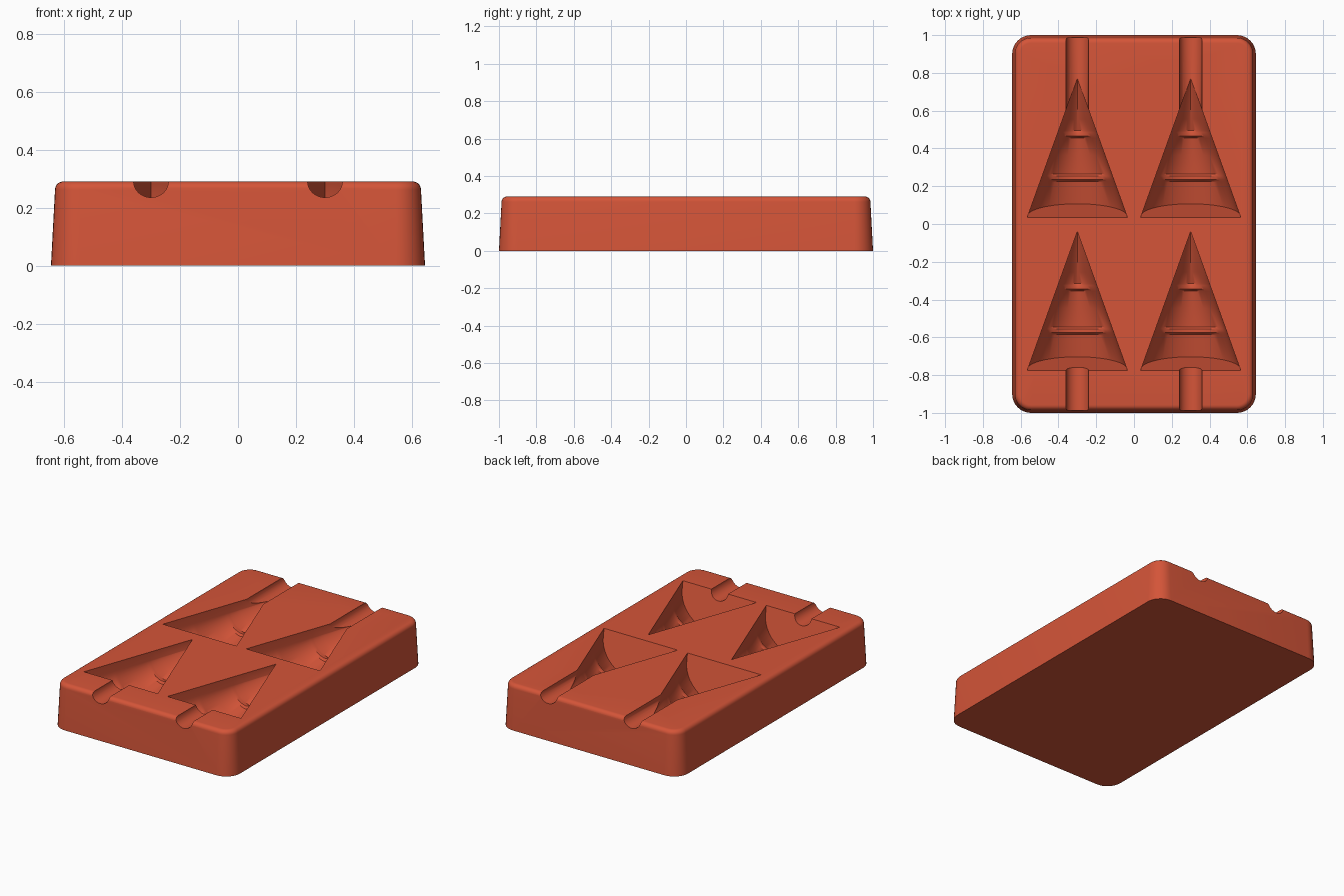
import bpy, bmesh, math

if "Cube" in bpy.data.objects:
    bpy.data.objects.remove(bpy.data.objects["Cube"])

TOP = 0.29
red = bpy.data.materials.new("brick_red")
red.use_nodes = True
red.diffuse_color = (0.66, 0.09, 0.04, 1)
red.node_tree.nodes["Principled BSDF"].inputs["Base Color"].default_value = red.diffuse_color


def loft(name, rings):
    """Closed solid skinned through rings of equal point count."""
    bm = bmesh.new()
    loops = [[bm.verts.new(p) for p in ring] for ring in rings]
    n = len(loops[0])
    for a, b in zip(loops, loops[1:]):
        for i in range(n):
            j = (i + 1) % n
            bm.faces.new((a[i], a[j], b[j], b[i]))
    bm.faces.new(loops[0])
    bm.faces.new(loops[-1])
    bmesh.ops.recalc_face_normals(bm, faces=bm.faces)
    mesh = bpy.data.meshes.new(name)
    bm.to_mesh(mesh)
    bm.free()
    mesh.materials.append(red)
    obj = bpy.data.objects.new(name, mesh)
    bpy.context.collection.objects.link(obj)
    return obj


def rounded_rect(hx, hy, r, z, steps=8):
    pts = []
    for k, (sx, sy) in enumerate(((1, 1), (-1, 1), (-1, -1), (1, -1))):
        for i in range(steps + 1):
            a = math.pi / 2 * (k + i / steps)
            pts.append((sx * (hx - r) + r * math.cos(a),
                        sy * (hy - r) + r * math.sin(a), z))
    return pts


# Tapered block with a rounded upper edge
FILLET = 0.028
layers = [rounded_rect(0.645, 1.0, 0.1, 0)]
for i in range(7):
    a = math.pi / 2 * i / 6
    inset = 0.014 + FILLET * (1 - math.cos(a))
    z = TOP - FILLET * (1 - math.sin(a))
    layers.append(rounded_rect(0.645 - inset, 1 - inset, 0.1 - inset, z))
block = loft("mould_block", layers)

# Tree cavity: y along the trunk, extra depth under the rim, section roundness
LENGTH, HALF, WALL, RAMP = 0.735, 0.265, 0.055, 0.3
stations = [(0, 0, 2), (0.19, 0.155, 2), (0.2, 0.14, 2), (0.22, 0.14, 2), (0.23, 0.15, 2),
            (0.33, 0.135, 1.8), (0.42, 0.115, 1.6), (0.43, 0.1, 1.6), (0.45, 0.1, 1.6),
            (0.46, 0.105, 1.5), (0.52, 0.08, 1.3), (0.62, 0.04, 1.15), (0.7345, 0.001, 1.1)]


def section(cx, y0, y, depth, power, steps=24):
    if y == 0:
        depth = 0.185
    pts = []
    profile = [(1, -0.03)]
    for i in range(steps + 1):
        a = math.pi * i / steps
        c, s = math.cos(a), max(0, math.sin(a))
        profile.append((math.copysign(abs(c) ** (2 / power), c),
                        WALL + depth * s ** (2 / power)))
    profile.append((-1, -0.03))
    for u, d in profile:
        yy = y + (RAMP * d if y == 0 else 0)
        pts.append((cx + u * HALF * (1 - yy / LENGTH), y0 + yy, TOP - d))
    return pts


def channel(cx, y1, y2, steps=32):
    ring = [2 * math.pi * i / steps for i in range(steps)]
    return [[(cx + 0.06 * math.cos(a), y, TOP + 0.055 * math.sin(a)) for a in ring]
            for y in (y1, y2)]


cutters = []
for cx in (-0.3, 0.3):
    for y0 in (0.035, -0.775):
        cutters.append(loft("tree_cutter", [section(cx, y0, *s) for s in stations]))
    cutters.append(loft("front_channel_cutter", channel(cx, -1.1, -0.755)))
    cutters.append(loft("back_channel_cutter", channel(cx, 0.58, 1.1)))

# Carve the cavities and channels, then drop the cutters
for c in cutters:
    mod = block.modifiers.new(c.name, "BOOLEAN")
    mod.operation = "DIFFERENCE"
    mod.solver = "EXACT"
    mod.object = c
    c.hide_render = True
bpy.context.view_layer.update()
carved = bpy.data.meshes.new_from_object(
    block.evaluated_get(bpy.context.evaluated_depsgraph_get()))
block.modifiers.clear()
block.data = carved
for c in cutters:
    bpy.data.objects.remove(c)

bpy.ops.object.select_all(action="DESELECT")
block.select_set(True)
bpy.context.view_layer.objects.active = block
bpy.ops.object.shade_smooth_by_angle(angle=math.radians(30))
